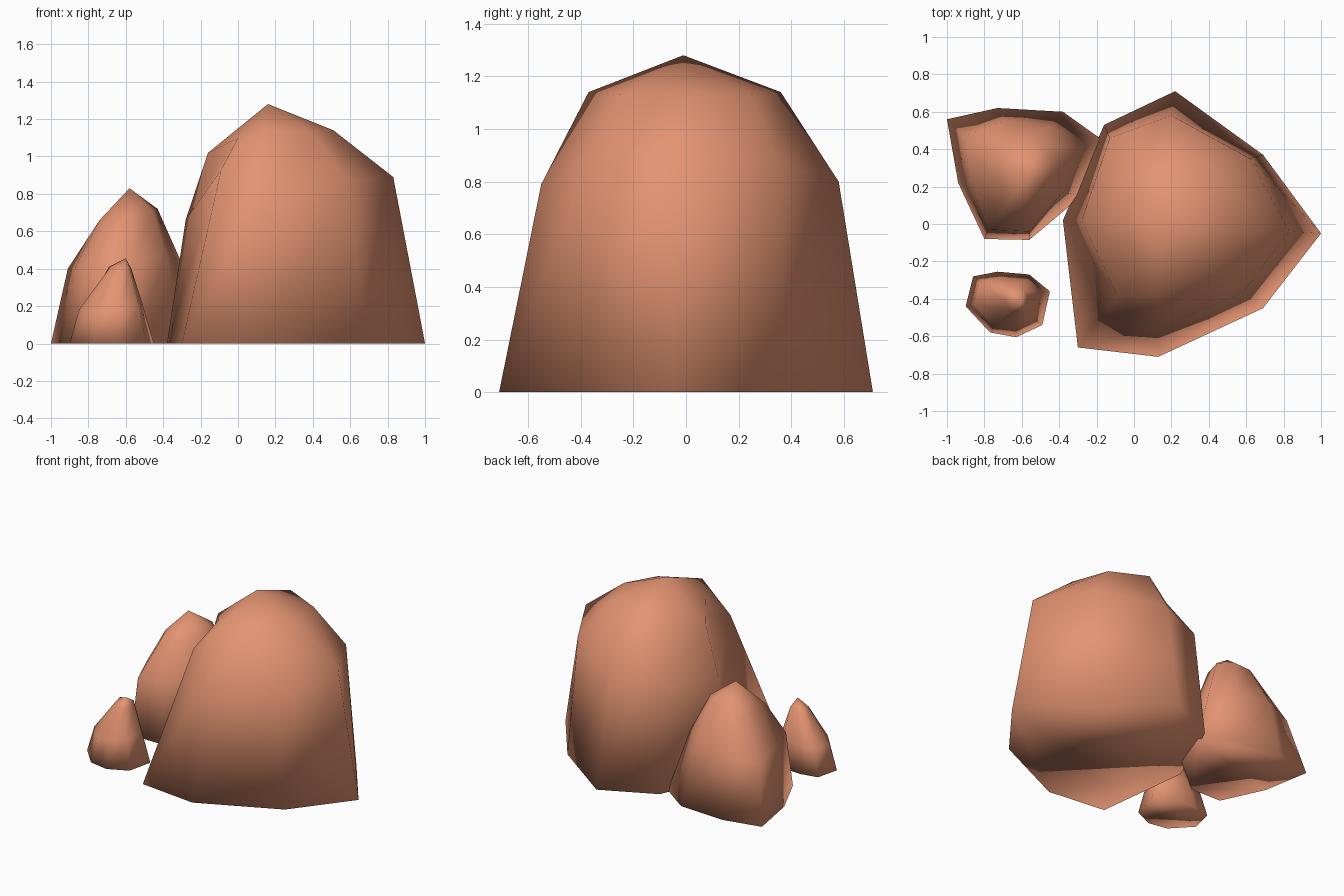
import bpy
import bmesh

default_cube = bpy.data.objects.get("Cube")
if default_cube:
    bpy.data.objects.remove(default_cube, do_unlink=True)

# Warm clay stone
stone = bpy.data.materials.new("terracotta_stone")
stone.use_nodes = True
colour = (0.77, 0.295, 0.167, 1.0)
stone.diffuse_color = colour
stone.node_tree.nodes["Principled BSDF"].inputs["Base Color"].default_value = colour


def make_rock(name, footprint, shoulder, crown, peak):
    """Loft a ground outline through a shoulder and a crown ring to a peak."""
    bm = bmesh.new()
    outline = [(x, y, 0) for x, y in footprint]
    rings = [[bm.verts.new(point) for point in ring]
             for ring in (outline, shoulder, crown)]
    tip = bm.verts.new(peak)
    count = len(footprint)

    # Sides and top
    for i in range(count):
        j = (i + 1) % count
        for lower, upper in zip(rings, rings[1:]):
            bm.faces.new((lower[i], lower[j], upper[j], upper[i]))
        bm.faces.new((rings[-1][i], rings[-1][j], tip))

    # Underside shares the smooth shading, so the lower edge looks rounded
    bm.faces.new(reversed(rings[0]))

    for face in bm.faces:
        face.smooth = True
    mesh = bpy.data.meshes.new(name)
    bm.to_mesh(mesh)
    bm.free()
    mesh.materials.append(stone)
    rock = bpy.data.objects.new(name, mesh)
    bpy.context.collection.objects.link(rock)


make_rock(
    "large_rock",
    footprint=[(1, -.05), (.69, .37), (.22, .71), (-.16, .53),
               (-.38, .02), (-.3, -.66), (.13, -.71), (.69, -.45)],
    shoulder=[(.83, -.04, .89), (.62, .35, .87), (.2, .58, .8), (-.13, .46, .77),
              (-.28, .02, .66), (-.09, -.38, .93), (.13, -.55, .79), (.58, -.37, .87)],
    crown=[(.51, -.02, 1.14), (.43, .25, 1.13), (.17, .36, 1.14), (-.05, .27, 1.06),
           (-.16, 0, 1.02), (0, -.22, 1.1), (.13, -.37, 1.14), (.4, -.25, 1.13)],
    peak=(.16, -.01, 1.28),
)

make_rock(
    "medium_rock",
    footprint=[(-.94, .22), (-.8, -.08), (-.56, -.085), (-.28, .15),
               (-.17, .45), (-.38, .6), (-.73, .62), (-1, .56)],
    shoulder=[(-.87, .2, .41), (-.78, -.03, .4), (-.56, -.04, .44), (-.38, .17, .46),
              (-.31, .4, .45), (-.45, .52, .44), (-.7, .55, .42), (-.91, .47, .4)],
    crown=[(-.74, .23, .66), (-.69, .08, .63), (-.57, .07, .66), (-.46, .2, .71),
           (-.43, .33, .72), (-.5, .42, .71), (-.62, .44, .69), (-.74, .39, .66)],
    peak=(-.58, .26, .83),
)

make_rock(
    "small_rock",
    footprint=[(-.77, -.58), (-.63, -.605), (-.49, -.54), (-.45, -.36),
               (-.56, -.27), (-.73, -.255), (-.86, -.28), (-.9, -.44)],
    shoulder=[(-.75, -.55, .17), (-.63, -.56, .19), (-.53, -.51, .2), (-.51, -.37, .21),
              (-.57, -.3, .21), (-.71, -.29, .19), (-.82, -.31, .18), (-.85, -.43, .18)],
    crown=[(-.66, -.46, .39), (-.62, -.47, .39), (-.58, -.45, .4), (-.57, -.39, .4),
           (-.59, -.35, .41), (-.65, -.34, .41), (-.69, -.36, .41), (-.69, -.41, .4)],
    peak=(-.6, -.42, .455),
)
